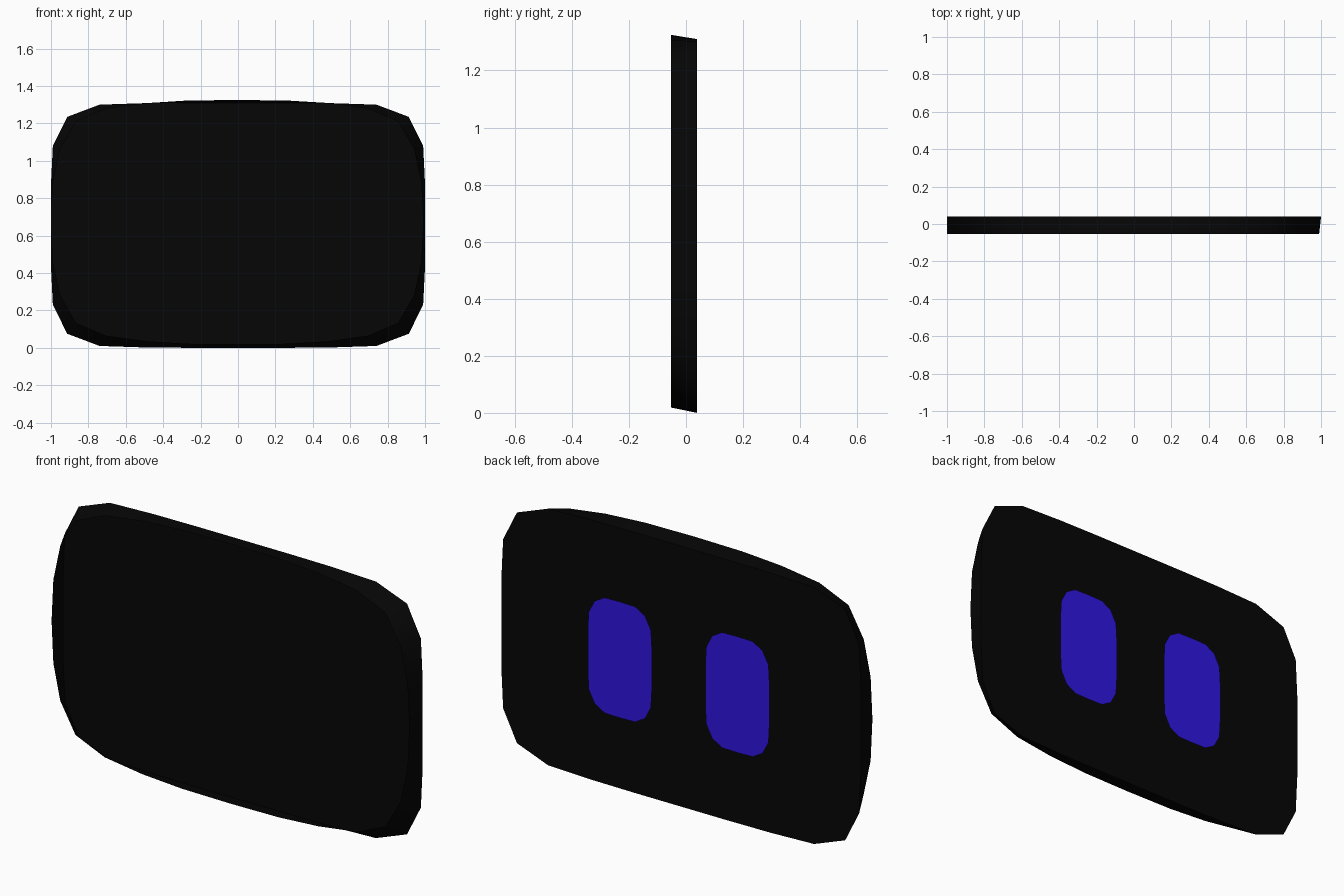
import bpy, bmesh, math

if "Cube" in bpy.data.objects:
    bpy.data.objects.remove(bpy.data.objects["Cube"])


def make_material(name, rgb):
    m = bpy.data.materials.new(name)
    m.diffuse_color = (*rgb, 1)
    m.use_nodes = True
    m.node_tree.nodes["Principled BSDF"].inputs["Base Color"].default_value = m.diffuse_color
    return m


black = make_material("soft black", (0.0018, 0.0018, 0.0018))
blue = make_material("deep blue", (0.028, 0.008, 0.75))


def mirrored_loop(quarter):
    """Mirror a quarter outline (right side up to the top) into a full closed loop."""
    half = quarter + [(-x, z) for x, z in reversed(quarter) if x > 0]
    return half + [(x, -z) for x, z in reversed(half) if z > 0 and abs(x) >= 0]


def finish(bm, name, mat):
    me = bpy.data.meshes.new(name)
    bm.to_mesh(me)
    bm.free()
    me.materials.append(mat)
    ob = bpy.data.objects.new(name, me)
    bpy.context.collection.objects.link(ob)
    return ob


# Face panel: an open shell, squarer closed back outline and rounder open rim
back = mirrored_loop([(1, 0), (1, 0.22), (0.99, 0.425), (0.913, 0.58),
                      (0.74, 0.645), (0.5, 0.653), (0.26, 0.655), (0, 0.655)])
front = mirrored_loop([(0.995, 0), (0.985, 0.21), (0.947, 0.388), (0.862, 0.538),
                       (0.70, 0.607), (0.49, 0.636), (0.27, 0.65), (0, 0.653)])

bm = bmesh.new()
front_ring = [bm.verts.new((x - 0.005, -0.053, z + 0.672)) for x, z in front]
back_ring = [bm.verts.new((x, 0.039, z + 0.655)) for x, z in back]
n = len(front_ring)
bm.faces.new(list(reversed(back_ring)))
for i in range(n):
    j = (i + 1) % n
    bm.faces.new((front_ring[j], front_ring[i], back_ring[i], back_ring[j]))
for f in bm.faces:
    f.normal_update()
    outward = f.calc_center_median()
    outward.z -= 0.66
    if f.normal.dot(outward) < 0:
        f.normal_flip()
panel = finish(bm, "panel", black)
bpy.context.view_layer.objects.active = panel
panel.select_set(True)
bpy.ops.object.shade_smooth_by_angle(angle=math.radians(50))

# Eyes: thin rounded plates just off the back face
eye = mirrored_loop([(0.178, 0), (0.178, 0.11), (0.173, 0.195),
                     (0.14, 0.258), (0.085, 0.29), (0, 0.292)])
for cx, name in ((-0.323, "left_eye"), (0.331, "right_eye")):
    bm = bmesh.new()
    ring = [bm.verts.new((x + cx, 0.053, z + 0.655)) for x, z in eye]
    face = bm.faces.new(ring)
    face.normal_update()
    if face.normal.y < 0:
        face.normal_flip()
    finish(bm, name, blue)
